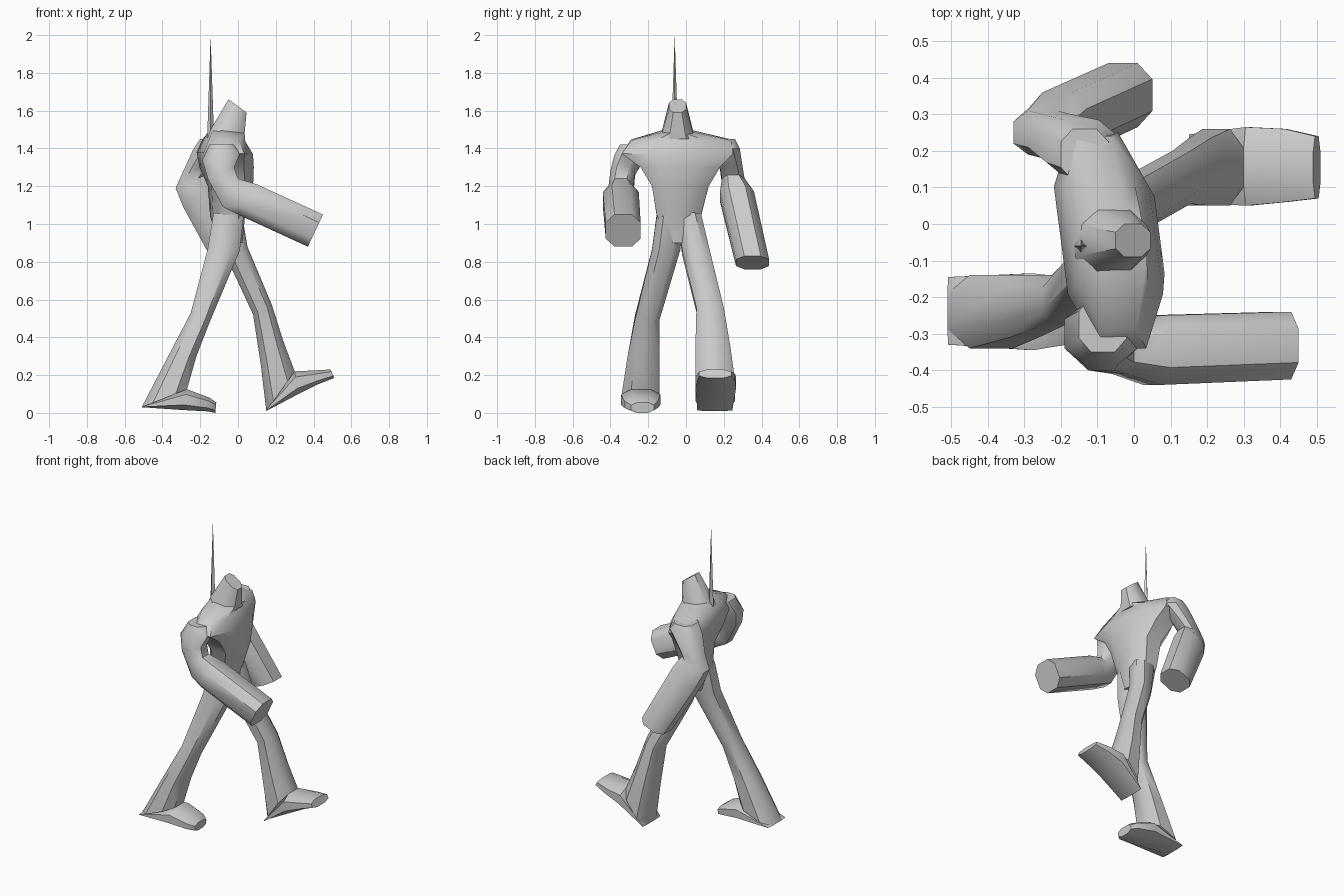
import bpy, bmesh, math

# corners of a chamfered square section
SECTION = [(1, -.5), (1, .5), (.5, 1), (-.5, 1), (-1, .5), (-1, -.5), (-.5, -1), (.5, -1)]


def loft(name, rings, shear=0.0):
    """Each ring: back x, back z, front x, front z, low y, high y."""
    bm = bmesh.new()
    loops = []
    for xb, zb, xf, zf, y0, y1 in rings:
        loop = []
        for a, b in SECTION:
            y = (y0 + y1) / 2 + b * (y1 - y0) / 2
            x = (xb + xf) / 2 + a * (xf - xb) / 2 + shear * b * (y1 - y0) / 2
            z = (zb + zf) / 2 + a * (zf - zb) / 2
            loop.append(bm.verts.new((x, y, z)))
        loops.append(loop)
    n = len(SECTION)
    for lo, hi in zip(loops, loops[1:]):
        for i in range(n):
            bm.faces.new((lo[i], lo[(i + 1) % n], hi[(i + 1) % n], hi[i]))
    bm.faces.new(loops[0])
    bm.faces.new(loops[-1])
    bmesh.ops.recalc_face_normals(bm, faces=bm.faces)
    mesh = bpy.data.meshes.new(name)
    bm.to_mesh(mesh)
    bm.free()
    ob = bpy.data.objects.new(name, mesh)
    bpy.context.collection.objects.link(ob)
    bpy.ops.object.select_all(action='DESELECT')
    ob.select_set(True)
    bpy.context.view_layer.objects.active = ob
    bpy.ops.object.shade_smooth_by_angle(angle=math.radians(45))
    return ob


# twisted torso, hips to shoulders
loft("torso", [
    (-.10, .90, .02, .90, -.09, .03),
    (-.14, 1.04, .03, 1.05, -.155, .08),
    (-.15, 1.20, .07, 1.20, -.18, .12),
    (-.19, 1.30, .07, 1.30, -.24, .18),
    (-.20, 1.38, .06, 1.37, -.34, .25),
    (-.17, 1.45, .02, 1.44, -.29, .24),
    (-.14, 1.50, .03, 1.48, -.13, .04)], shear=-.13)

# tapered neck and head stump
loft("head", [
    (-.16, 1.46, .03, 1.45, -.14, .05),
    (-.14, 1.51, .035, 1.48, -.125, .035),
    (-.05, 1.66, .045, 1.59, -.09, 0)])

# arm swung forward
loft("forward_arm", [
    (-.15, 1.42, -.02, 1.42, -.35, -.20),
    (-.19, 1.34, .01, 1.37, -.38, -.22),
    (-.16, 1.24, -.02, 1.30, -.40, -.27),
    (-.08, 1.09, .0, 1.24, -.41, -.28),
    (.0, 1.05, .10, 1.21, -.44, -.25),
    (.37, .88, .45, 1.05, -.425, -.24)])

# arm swung back
loft("rear_arm", [
    (-.20, 1.45, -.07, 1.45, .12, .26),
    (-.24, 1.39, -.05, 1.40, .13, .285),
    (-.29, 1.28, -.13, 1.31, .18, .30),
    (-.33, 1.19, -.17, 1.26, .19, .31),
    (-.29, 1.09, -.13, 1.20, .18, .36),
    (-.11, .76, .05, .83, .265, .44)])

# legs in mid stride, flared at the ankle
loft("rear_leg", [
    (-.13, 1.06, .03, 1.04, -.155, -.01),
    (-.16, .87, .01, .86, -.18, -.03),
    (-.25, .53, -.15, .48, -.27, -.14),
    (-.38, .28, -.22, .30, -.31, -.14),
    (-.51, .03, -.27, .125, -.34, -.14)])
loft("front_leg", [
    (-.13, 1.04, .02, 1.06, -.05, .08),
    (-.06, .82, .05, .88, -.02, .125),
    (.08, .52, .18, .57, .055, .20),
    (.12, .26, .24, .38, .05, .235),
    (.15, .01, .30, .22, .05, .26)])

# feet, lofted from heel to toe
loft("rear_foot", [
    (-.51, .03, -.505, .035, -.33, -.145),
    (-.29, .015, -.27, .125, -.345, -.135),
    (-.16, .008, -.15, .08, -.325, -.15),
    (-.12, 0, -.115, .055, -.29, -.17)])
loft("front_foot", [
    (.15, .01, .15, .02, .06, .245),
    (.32, .10, .30, .22, .05, .265),
    (.42, .15, .41, .225, .06, .26),
    (.51, .185, .49, .23, .07, .24)])

# spike rising behind the head
bpy.ops.mesh.primitive_cone_add(vertices=4, radius1=.02, radius2=0, depth=.6,
                                location=(-.145, -.06, 1.70))
bpy.context.object.name = "spike"
